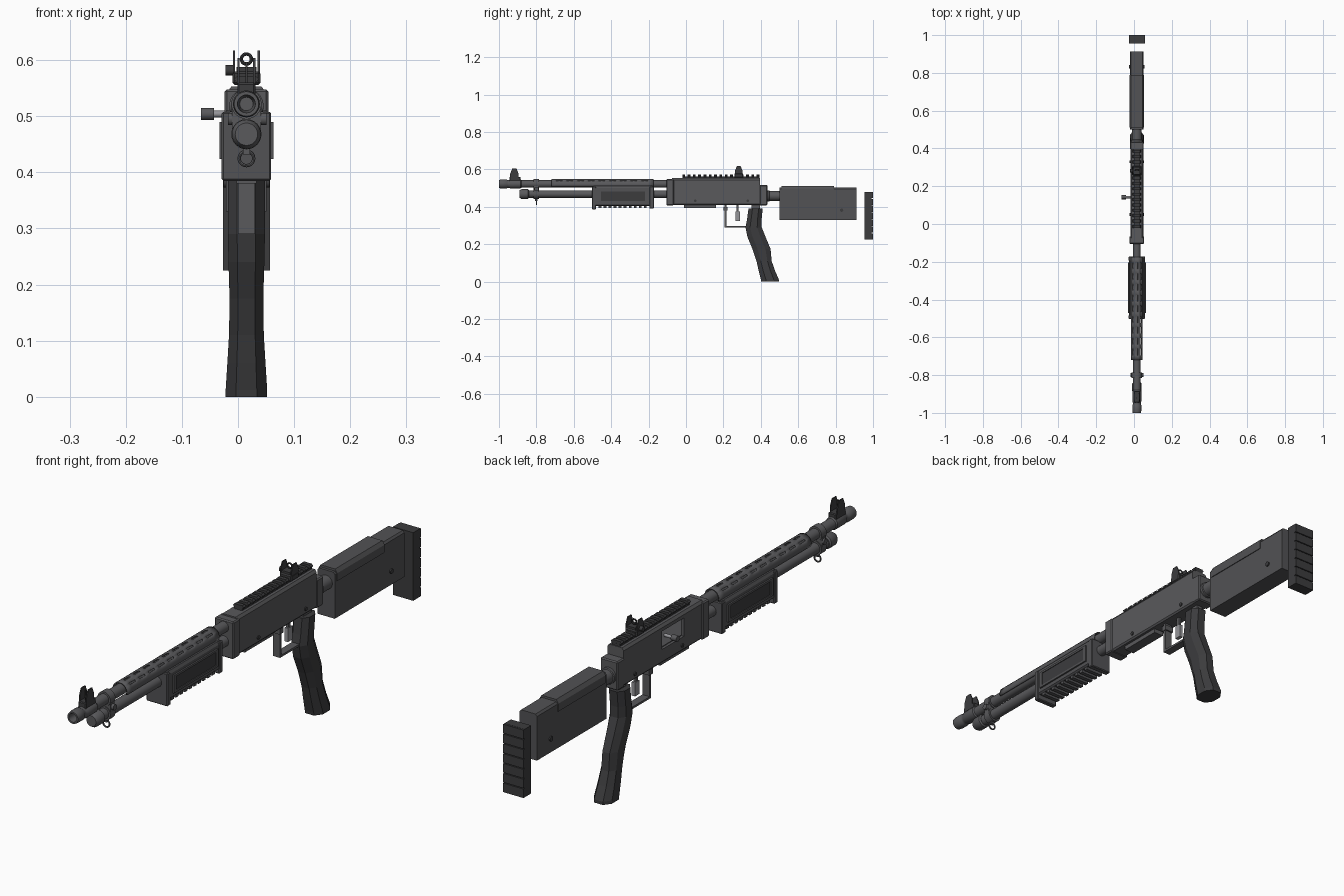
import bpy, bmesh, math
from mathutils import Matrix, Vector

if "Cube" in bpy.data.objects:
    bpy.data.objects.remove(bpy.data.objects["Cube"])

CX = 0.015  # centre plane of the gun


def material(name, v):
    m = bpy.data.materials.new(name)
    m.diffuse_color = (v, v, v * 1.06, 1)
    m.use_nodes = True
    m.node_tree.nodes["Principled BSDF"].inputs["Base Color"].default_value = m.diffuse_color
    return m


METAL, POLY, BLACK, STEEL = (material(n, v) for n, v in
    (("metal", 0.10), ("polymer", 0.085), ("black", 0.045), ("steel", 0.3)))


def finish(name, bm, mat, smooth=False):
    bmesh.ops.recalc_face_normals(bm, faces=bm.faces)
    me = bpy.data.meshes.new(name)
    bm.to_mesh(me)
    bm.free()
    ob = bpy.data.objects.new(name, me)
    bpy.context.collection.objects.link(ob)
    me.materials.append(mat)
    if smooth:
        bpy.ops.object.select_all(action='DESELECT')
        ob.select_set(True)
        bpy.context.view_layer.objects.active = ob
        bpy.ops.object.shade_smooth_by_angle(angle=math.radians(35))
    return ob


def box(name, half, y0, y1, z0, z1, dx=0, mat=METAL, bevel=0):
    bm = bmesh.new()
    bmesh.ops.create_cube(bm, size=1, matrix=Matrix.Translation((CX + dx, (y0 + y1) / 2, (z0 + z1) / 2))
                          @ Matrix.Diagonal((2 * half, y1 - y0, z1 - z0, 1)))
    if bevel:
        bmesh.ops.bevel(bm, geom=bm.edges[:], offset=bevel, segments=1, affect='EDGES')
    return finish(name, bm, mat)


def lathe(name, prof, z, mat=METAL, n=24):
    """Spin (y, radius) points around the y axis at height z."""
    bm = bmesh.new()
    rings = [[bm.verts.new((CX + r * math.cos(2 * math.pi * i / n), y, z + r * math.sin(2 * math.pi * i / n)))
              for i in range(n)] for y, r in prof]
    for a, b in zip(rings, rings[1:]):
        for i in range(n):
            bm.faces.new((a[i], a[(i + 1) % n], b[(i + 1) % n], b[i]))
    bm.faces.new(rings[0])
    bm.faces.new(rings[-1])
    return finish(name, bm, mat, True)


def xpin(name, x0, x1, y, z, r, mat=METAL, n=16):
    """Cylinder along x."""
    bm = bmesh.new()
    bmesh.ops.create_cone(bm, cap_ends=True, segments=n, radius1=r, radius2=r, depth=x1 - x0,
                          matrix=Matrix.Translation(((x0 + x1) / 2, y, z)) @ Matrix.Rotation(math.pi / 2, 4, 'Y'))
    return finish(name, bm, mat, True)


def ring(name, y, z, major, minor, mat=METAL):
    bpy.ops.mesh.primitive_torus_add(major_segments=20, minor_segments=8, major_radius=major,
                                     minor_radius=minor, location=(CX, y, z), rotation=(math.pi / 2, 0, 0))
    ob = bpy.context.object
    ob.name = name
    ob.data.materials.append(mat)
    bpy.ops.object.shade_smooth_by_angle(angle=math.radians(40))


def extrude_y(name, half_profile, y0, y1, mat):
    """Extrude a mirrored (half width, z) profile along y."""
    pts = half_profile + [(-x, z) for x, z in reversed(half_profile)]
    bm = bmesh.new()
    f = bm.faces.new([bm.verts.new((CX + x, y0, z)) for x, z in pts])
    r = bmesh.ops.extrude_face_region(bm, geom=[f])
    bmesh.ops.translate(bm, vec=(0, y1 - y0, 0), verts=[v for v in r['geom'] if isinstance(v, bmesh.types.BMVert)])
    return finish(name, bm, mat)


# Barrel with open muzzle, and magazine tube with cap
lathe("barrel", [(-0.90, 0.02), (-0.08, 0.02)], 0.522)
lathe("muzzle", [(-0.93, 0.012), (-1.0, 0.016), (-1.0, 0.022), (-0.985, 0.024), (-0.96, 0.024),
                 (-0.955, 0.021), (-0.945, 0.021), (-0.94, 0.024), (-0.885, 0.024), (-0.88, 0.02)], 0.522)
lathe("magazine_tube", [(-0.85, 0.02), (-0.08, 0.02)], 0.468)
lathe("magazine_cap", [(-0.89, 0.012), (-0.89, 0.02), (-0.88, 0.026), (-0.845, 0.026), (-0.84, 0.021)], 0.468)

# Vented heat shield: arc grid with slot faces left out
bm = bmesh.new()
ys, slots = [-0.72], 9
for i in range(slots):
    ys += [-0.695 + i * 0.057, -0.66 + i * 0.057]
ys.append(-0.175)
angs = [-20, 0, 20, 38, 50, 65, 80, 100, 115, 130, 142, 160, 180, 200]
grid = [[bm.verts.new((CX + 0.031 * math.cos(math.radians(a)), y, 0.518 + 0.031 * math.sin(math.radians(a))))
         for a in angs] for y in ys]
for i in range(len(ys) - 1):
    for j in range(len(angs) - 1):
        if not (i % 2 == 1 and j in (3, 6, 9)):
            bm.faces.new((grid[i][j], grid[i + 1][j], grid[i + 1][j + 1], grid[i][j + 1]))
shield = finish("heat_shield", bm, METAL, True)
sol = shield.modifiers.new("thickness", 'SOLIDIFY')
sol.thickness = 0.004

# Barrel clamp with screw and sling loop
lathe("clamp_upper", [(-0.815, 0.027), (-0.785, 0.027)], 0.522)
lathe("clamp_lower", [(-0.815, 0.027), (-0.785, 0.027)], 0.468)
box("clamp_web", 0.026, -0.812, -0.788, 0.475, 0.512)
xpin("clamp_screw", CX - 0.033, CX + 0.036, -0.80, 0.495, 0.011)
box("sling_stud", 0.006, -0.806, -0.794, 0.432, 0.446)
ring("sling_loop", -0.80, 0.425, 0.013, 0.003)

# Forend: body, end lips, framed side panels, ribbed underside
extrude_y("forend", [(0.036, 0.51), (0.042, 0.50), (0.042, 0.41), (0.036, 0.405)], -0.495, -0.18, POLY)
box("forend_front_lip", 0.044, -0.502, -0.482, 0.385, 0.508, mat=POLY, bevel=0.003)
box("forend_rear_lip", 0.044, -0.195, -0.172, 0.39, 0.508, mat=POLY, bevel=0.003)
for s, side in ((-1, "left"), (1, "right")):
    box("forend_panel_" + side, 0.003, -0.455, -0.22, 0.432, 0.482, s * 0.042, BLACK)
    for nm, y0, y1, z0, z1 in (("top", -0.47, -0.205, 0.482, 0.49), ("bottom", -0.47, -0.205, 0.424, 0.432),
                               ("front", -0.47, -0.455, 0.432, 0.482), ("rear", -0.22, -0.205, 0.432, 0.482)):
        box(f"panel_frame_{nm}_{side}", 0.004, y0, y1, z0, z1, s * 0.044, POLY)
for i in range(10):
    y = -0.468 + i * 0.027
    box(f"forend_rib_{i}", 0.036, y, y + 0.015, 0.394, 0.408, mat=POLY)

# Receiver with ejection port cut on the left
rec = extrude_y("receiver", [(0.027, 0.553), (0.034, 0.543), (0.034, 0.416), (0.029, 0.41)], -0.075, 0.396, METAL)
cut = box("port_cutter", 0.012, 0.04, 0.17, 0.462, 0.53, -0.036)
cut.hide_render = True
cut.hide_viewport = True
bo = rec.modifiers.new("ejection_port", 'BOOLEAN')
bo.object = cut
bo.solver = 'EXACT'
box("bolt", 0.003, 0.045, 0.165, 0.467, 0.525, -0.024, STEEL)
box("receiver_front", 0.039, -0.105, -0.065, 0.408, 0.548, bevel=0.004)
box("receiver_rear", 0.036, 0.393, 0.435, 0.408, 0.516, bevel=0.004)
box("loading_gate", 0.02, -0.01, 0.16, 0.394, 0.412)
for i, y in enumerate((0.05, 0.33)):
    xpin(f"receiver_pin_{i}", CX - 0.038, CX + 0.038, y, 0.432, 0.007, BLACK, 12)
xpin("bolt_shaft", -0.045, -0.005, 0.142, 0.504, 0.006, STEEL)
xpin("bolt_knob", -0.066, -0.043, 0.142, 0.504, 0.011)

# Top rail
box("rail_base", 0.016, -0.02, 0.393, 0.55, 0.562, mat=BLACK)
for i in range(15):
    y = -0.02 + i * 0.0284
    extrude_y(f"rail_tooth_{i}", [(0.016, 0.572), (0.022, 0.566), (0.016, 0.558)], y, y + 0.015, BLACK)

# Rear and front sights
box("rear_sight_clamp", 0.025, 0.258, 0.306, 0.556, 0.58, mat=BLACK, bevel=0.004)
box("rear_sight_base", 0.018, 0.262, 0.302, 0.578, 0.588, mat=BLACK)
xpin("rear_sight_knob", CX - 0.037, CX - 0.022, 0.282, 0.582, 0.009, BLACK)
ring("rear_sight_aperture", 0.285, 0.602, 0.009, 0.003, BLACK)
box("front_sight_band", 0.016, -0.945, -0.885, 0.535, 0.56, mat=BLACK, bevel=0.003)
box("front_sight_post", 0.002, -0.925, -0.919, 0.558, 0.597, mat=BLACK)


def ear(name, dx, y0, y1, z0, z1):
    bm = bmesh.new()
    c = (y1 - y0) * 0.25
    f = bm.faces.new([bm.verts.new((CX + dx - 0.002, y, z)) for y, z in
                      ((y0, z0), (y1, z0), (y1, z0 + (z1 - z0) * 0.5), (y1 - c, z1), (y0 + c, z1), (y0, z0 + (z1 - z0) * 0.5))])
    r = bmesh.ops.extrude_face_region(bm, geom=[f])
    bmesh.ops.translate(bm, vec=(0.004, 0, 0), verts=[v for v in r['geom'] if isinstance(v, bmesh.types.BMVert)])
    finish(name, bm, BLACK)


for s, side in ((-1, "left"), (1, "right")):
    ear("rear_sight_ear_" + side, s * 0.022, 0.262, 0.302, 0.57, 0.617)
    ear("front_sight_ear_" + side, s * 0.014, -0.94, -0.895, 0.55, 0.604)

# Trigger and guard
box("guard_front", 0.015, 0.206, 0.216, 0.29, 0.412)
box("guard_bottom", 0.015, 0.206, 0.335, 0.29, 0.298)
box("guard_lug", 0.018, 0.2, 0.222, 0.38, 0.4)
box("trigger", 0.007, 0.264, 0.29, 0.325, 0.376, mat=STEEL)
box("trigger_link", 0.005, 0.27, 0.282, 0.37, 0.412)

# Pistol grip: octagonal sections (front y, rear y, z, half width)
bm = bmesh.new()
prev = None
for yf, yr, z, h in ((0.334, 0.41, 0.39, 0.033), (0.326, 0.404, 0.33, 0.033), (0.318, 0.405, 0.29, 0.033),
                     (0.328, 0.425, 0.24, 0.032), (0.355, 0.452, 0.175, 0.03), (0.377, 0.458, 0.11, 0.031),
                     (0.388, 0.475, 0.06, 0.034), (0.400, 0.496, 0.012, 0.037), (0.402, 0.496, 0.0, 0.037)):
    c, q = (yr - yf) * 0.28, h * 0.5
    sec = [bm.verts.new((CX + x, y, z)) for x, y in
           ((-q, yf), (q, yf), (h, yf + c), (h, yr - c), (q, yr), (-q, yr), (-h, yr - c), (-h, yf + c))]
    if prev:
        for i in range(8):
            bm.faces.new((prev[i], prev[(i + 1) % 8], sec[(i + 1) % 8], sec[i]))
    else:
        bm.faces.new(sec)
    prev = sec
bm.faces.new(prev)
finish("pistol_grip", bm, BLACK)
box("grip_mount", 0.012, 0.35, 0.395, 0.385, 0.412)

# Stock: buffer tube, body, cheek rest, pin and separate butt pad
lathe("stock_tube", [(0.43, 0.03), (0.445, 0.03), (0.447, 0.026), (0.51, 0.026)], 0.458)
extrude_y("stock_body", [(0.03, 0.503), (0.036, 0.495), (0.036, 0.33)], 0.5, 0.912, POLY)
extrude_y("cheek_rest", [(0.03, 0.511), (0.039, 0.497), (0.039, 0.468)], 0.51, 0.79, POLY)
xpin("stock_pin", CX - 0.041, CX + 0.041, 0.832, 0.382, 0.009, BLACK)
box("butt_pad", 0.042, 0.955, 0.993, 0.225, 0.48, mat=BLACK)
for i in range(7):
    z = 0.225 + i * 0.0368
    box(f"butt_pad_rib_{i}", 0.042, 0.99, 1.0, z, z + 0.0335, mat=BLACK)
